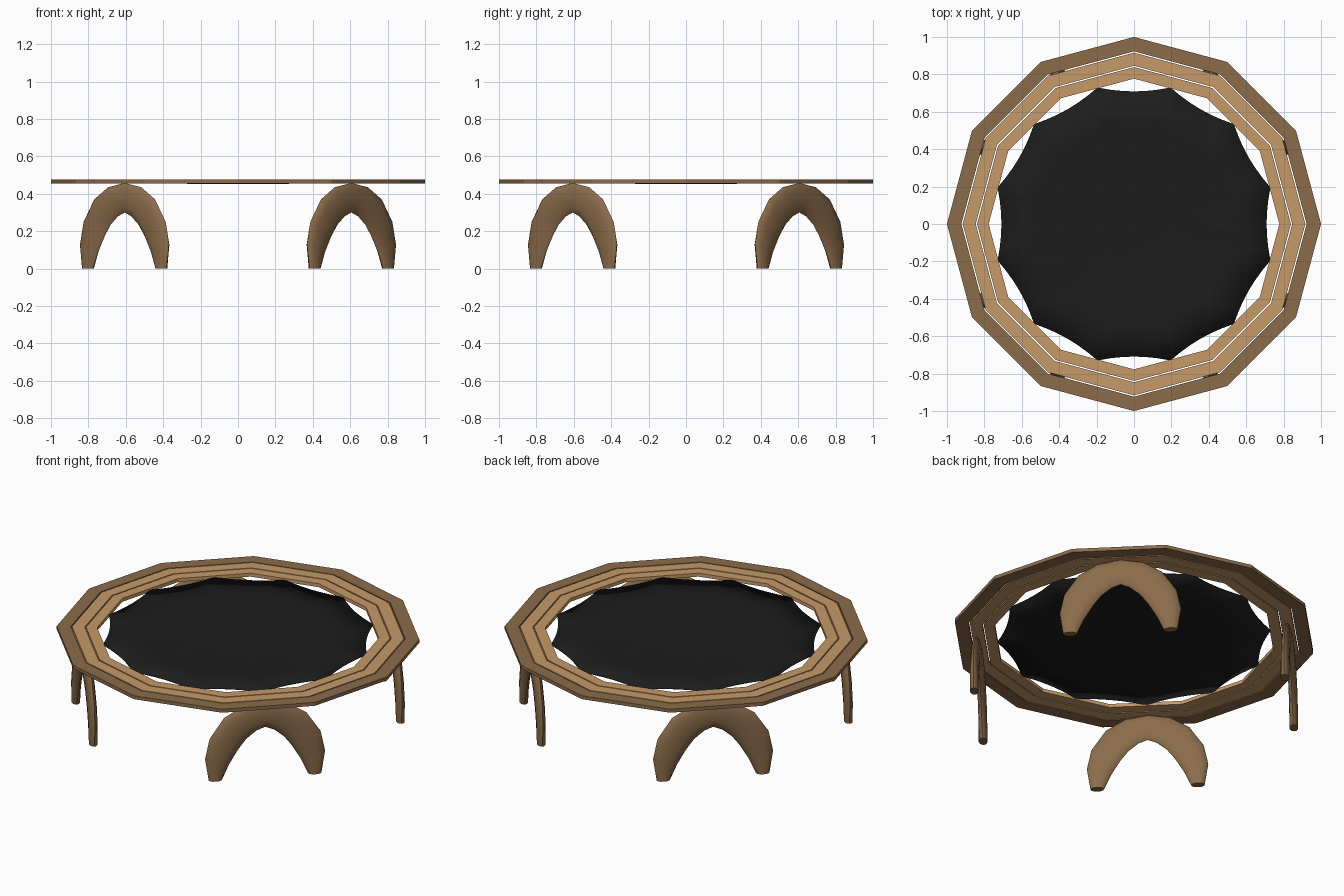
import bpy, bmesh
from math import sin, cos, pi, radians
from mathutils import Matrix

if "Cube" in bpy.data.objects:
    bpy.data.objects.remove(bpy.data.objects["Cube"])


def material(name, rgb):
    m = bpy.data.materials.new(name)
    m.diffuse_color = (*rgb, 1)
    m.use_nodes = True
    m.node_tree.nodes["Principled BSDF"].inputs["Base Color"].default_value = m.diffuse_color
    return m


dark_wood = material("dark_wood", (0.26, 0.15, 0.07))
light_wood = material("light_wood", (0.56, 0.32, 0.14))
black = material("black_fabric", (0.012, 0.012, 0.012))


def make_object(name, bm, mat):
    bmesh.ops.recalc_face_normals(bm, faces=bm.faces)
    me = bpy.data.meshes.new(name)
    bm.to_mesh(me)
    bm.free()
    me.materials.append(mat)
    ob = bpy.data.objects.new(name, me)
    bpy.context.collection.objects.link(ob)
    return ob


def smooth(ob, angle):
    bpy.ops.object.select_all(action='DESELECT')
    ob.select_set(True)
    bpy.context.view_layer.objects.active = ob
    bpy.ops.object.shade_smooth_by_angle(angle=radians(angle))


# Twelve-sided flat rings
def ring(name, r_out, r_in, z0, z1, mat, n=12):
    bm = bmesh.new()
    loops = []
    for i in range(n):
        a = 2 * pi * i / n
        loops.append([bm.verts.new((r * cos(a), r * sin(a), z))
                      for r, z in ((r_out, z0), (r_out, z1), (r_in, z1), (r_in, z0))])
    for i in range(n):
        p, q = loops[i], loops[(i + 1) % n]
        for j in range(4):
            k = (j + 1) % 4
            bm.faces.new((p[j], q[j], q[k], p[k]))
    make_object(name, bm, mat)


ring("outer_frame", 1.0, 0.923, 0.456, 0.477, dark_wood)
ring("middle_pad", 0.916, 0.846, 0.456, 0.477, light_wood)
ring("inner_pad", 0.839, 0.777, 0.456, 0.477, light_wood)

# Jumping mat: twelve points, scalloped edges, slight sag
bm = bmesh.new()
SEG = 6
edge = []
for i in range(12):
    a0, a1 = radians(15 + 30 * i), radians(45 + 30 * i)
    for s in range(SEG):
        t = s / SEG
        x = 0.755 * ((1 - t) * cos(a0) + t * cos(a1))
        y = 0.755 * ((1 - t) * sin(a0) + t * sin(a1))
        k = 1 - 0.028 * 4 * t * (1 - t)
        edge.append((x * k, y * k))
centre = bm.verts.new((0, 0, 0.455))
prev = None
for f in (0.25, 0.5, 0.75, 1.0):
    cur = [bm.verts.new((x * f, y * f, 0.455 + 0.011 * f * f)) for x, y in edge]
    for i in range(len(cur)):
        j = (i + 1) % len(cur)
        if prev is None:
            bm.faces.new((centre, cur[i], cur[j]))
        else:
            bm.faces.new((prev[i], cur[i], cur[j], prev[j]))
    prev = cur
mat_ob = make_object("jumping_mat", bm, black)
mod = mat_ob.modifiers.new("thickness", 'SOLIDIFY')
mod.thickness = 0.003
smooth(mat_ob, 30)

# Arched legs: oval sections between outer and inner outlines
half = [((0.315, 0), (0.24, 0)), ((0.335, 0.13), (0.20, 0.09)),
        ((0.31, 0.25), (0.15, 0.175)), ((0.23, 0.37), (0.105, 0.235)),
        ((0.125, 0.435), (0.05, 0.28))]
arch = half + [((0, 0.458), (0, 0.30))]
arch += [((-o[0], o[1]), (-i[0], i[1])) for o, i in reversed(half)]


def leg(name, angle, n=12, thick=0.024):
    bm = bmesh.new()
    rings = []
    for o, i in arch:
        cx, cz = (o[0] + i[0]) / 2, (o[1] + i[1]) / 2
        hx, hz = (o[0] - i[0]) / 2, (o[1] - i[1]) / 2
        rings.append([bm.verts.new((0.857 + thick * sin(2 * pi * k / n),
                                    cx + hx * cos(2 * pi * k / n),
                                    cz + hz * cos(2 * pi * k / n))) for k in range(n)])
    for p, q in zip(rings, rings[1:]):
        for k in range(n):
            m = (k + 1) % n
            bm.faces.new((p[k], p[m], q[m], q[k]))
    bm.faces.new(rings[0])
    bm.faces.new(rings[-1])
    bm.transform(Matrix.Rotation(radians(angle), 4, 'Z'))
    smooth(make_object(name, bm, dark_wood), 50)


for name, ang in (("back_right_leg", 45), ("back_left_leg", 135),
                  ("front_left_leg", 225), ("front_right_leg", 315)):
    leg(name, ang)
